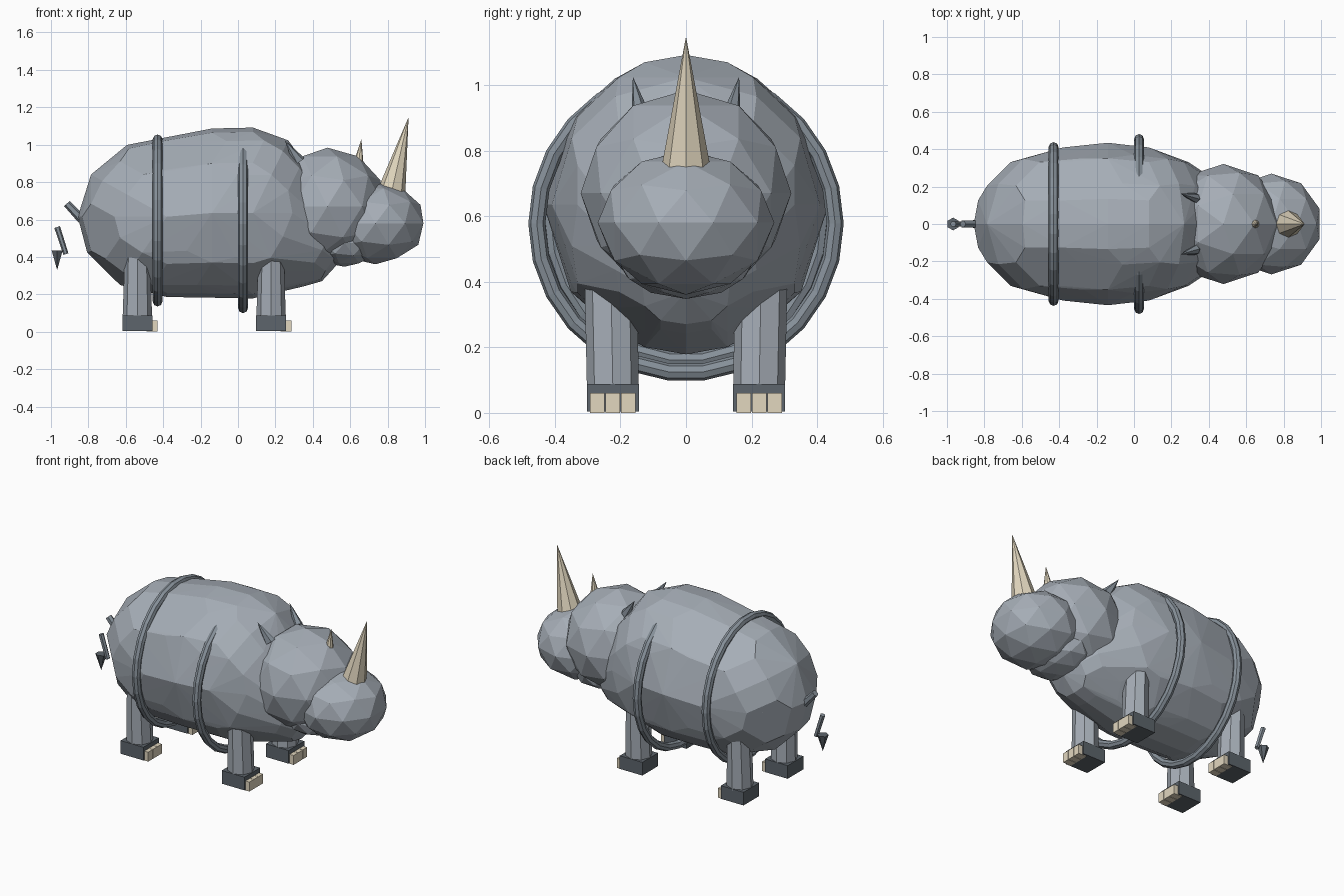
import bpy, bmesh
from math import pi
from mathutils import Vector, Matrix

if "Cube" in bpy.data.objects:
    bpy.data.objects.remove(bpy.data.objects["Cube"])


def material(name, rgb):
    m = bpy.data.materials.new(name)
    m.diffuse_color = (*rgb, 1)
    m.use_nodes = True
    m.node_tree.nodes["Principled BSDF"].inputs["Base Color"].default_value = m.diffuse_color
    return m


SKIN = material("skin", (0.38, 0.42, 0.47))
FOLD = material("fold", (0.24, 0.28, 0.32))
HOOF = material("hoof", (0.11, 0.13, 0.15))
HORN = material("horn", (0.76, 0.68, 0.52))


def finish(bm, name, mat):
    me = bpy.data.meshes.new(name)
    bmesh.ops.recalc_face_normals(bm, faces=bm.faces)
    bm.to_mesh(me)
    bm.free()
    me.materials.append(mat)
    ob = bpy.data.objects.new(name, me)
    bpy.context.collection.objects.link(ob)
    return ob


def add_ball(bm, c, r, turn=0.0, size=1.02):
    mat = Matrix.Translation(c) @ Matrix.Diagonal((*r, 1)) @ Matrix.Rotation(turn, 4, 'Y')
    bmesh.ops.create_icosphere(bm, subdivisions=2, radius=size, matrix=mat)


def ball(name, c, r):
    bm = bmesh.new()
    add_ball(bm, c, r)
    return finish(bm, name, SKIN)


def cone(name, a, b, r1, r2, sides, mat, flat=1.0):
    """Tapered prism from point a to point b, optionally flattened."""
    a, b = Vector(a), Vector(b)
    d = b - a
    bm = bmesh.new()
    rot = d.to_track_quat('Z', 'Y').to_matrix().to_4x4()
    bmesh.ops.create_cone(bm, cap_ends=True, segments=sides, radius1=r1, radius2=r2,
                          depth=d.length,
                          matrix=Matrix.Translation((a + b) / 2) @ rot @ Matrix.Diagonal((flat, 1, 1, 1)))
    return finish(bm, name, mat)


def box(name, lo, hi, mat):
    lo, hi = Vector(lo), Vector(hi)
    bm = bmesh.new()
    bmesh.ops.create_cube(bm, size=1, matrix=Matrix.Translation((lo + hi) / 2)
                          @ Matrix.Diagonal((*(hi - lo), 1)))
    return finish(bm, name, mat)


# Torso: faceted hull around rump, belly, shoulder and chest
bm = bmesh.new()
for c, r in (((-0.38, 0, 0.615), (0.472, 0.405, 0.425)),
             ((-0.14, 0, 0.635), (0.48, 0.43, 0.447)),
             ((0.08, 0, 0.635), (0.355, 0.405, 0.452)),
             ((0.35, 0, 0.51), (0.22, 0.25, 0.265))):
    add_ball(bm, c, r, 0, 1.01)
    add_ball(bm, c, r, pi / 2, 1.01)
bmesh.ops.remove_doubles(bm, verts=bm.verts, dist=0.03)
hull = bmesh.ops.convex_hull(bm, input=bm.verts)
junk = {g for g in hull["geom_interior"] + hull["geom_unused"] if isinstance(g, bmesh.types.BMVert)}
bmesh.ops.delete(bm, geom=list(junk), context='VERTS')
finish(bm, "torso", SKIN)

# Head
ball("head", (0.478, 0, 0.67), (0.31, 0.315, 0.308))
ball("jaw", (0.57, 0, 0.475), (0.18, 0.21, 0.125))
ball("snout", (0.735, 0, 0.58), (0.264, 0.264, 0.215))
cone("front_horn", (0.815, 0, 0.72), (0.912, 0, 1.148), 0.080, 0, 8, HORN)
cone("rear_horn", (0.642, 0, 0.88), (0.66, 0, 1.03), 0.031, 0, 8, HORN)

# Ears
for s in (-1, 1):
    cone("ear", (0.325, s * 0.14, 0.91), (0.25, s * 0.162, 1.025), 0.036, 0, 6, FOLD, 0.75)

# Skin fold rings around the torso
for name, x, z, radius, sy in (("front_fold", 0.027, 0.577, 0.455, 1.0),
                               ("rear_fold", -0.43, 0.595, 0.437, 0.945)):
    bpy.ops.mesh.primitive_torus_add(major_segments=26, minor_segments=8,
                                     major_radius=radius, minor_radius=0.026,
                                     location=(x, 0, z), rotation=(pi / 2, 0, pi / 2))
    ob = bpy.context.object
    ob.name = name
    ob.scale = (sy, 1, 1)
    ob.data.materials.append(FOLD)

# Legs, feet and toes
for part, x in (("front", 0.177), ("rear", -0.538)):
    for s in (-1, 1):
        y = s * 0.223
        leg = cone(part + "_leg", (x, y, 0.07), (x, y + s * 0.005, 0.40), 0.079, 0.068, 8, SKIN)
        for v in leg.data.vertices:
            if v.co.z > 0.3:
                v.co.y = y + (v.co.y - y) * 1.18
        box(part + "_foot", (x - 0.08, y - 0.079, 0.004), (x + 0.08, y + 0.079, 0.088), HOOF)
        for i in (-1, 0, 1):
            t = y + i * 0.047
            box(part + "_toe", (x + 0.05, t - 0.022, 0), (x + 0.108, t + 0.022, 0.06), HORN)

# Tail
cone("tail_base", (-0.835, 0, 0.60), (-0.915, 0, 0.685), 0.024, 0.02, 6, FOLD)
cone("tail_end", (-0.967, 0, 0.56), (-0.92, 0, 0.415), 0.016, 0.014, 6, FOLD)
cone("tail_tuft", (-0.967, 0, 0.435), (-0.967, 0, 0.33), 0.034, 0, 6, HOOF)
